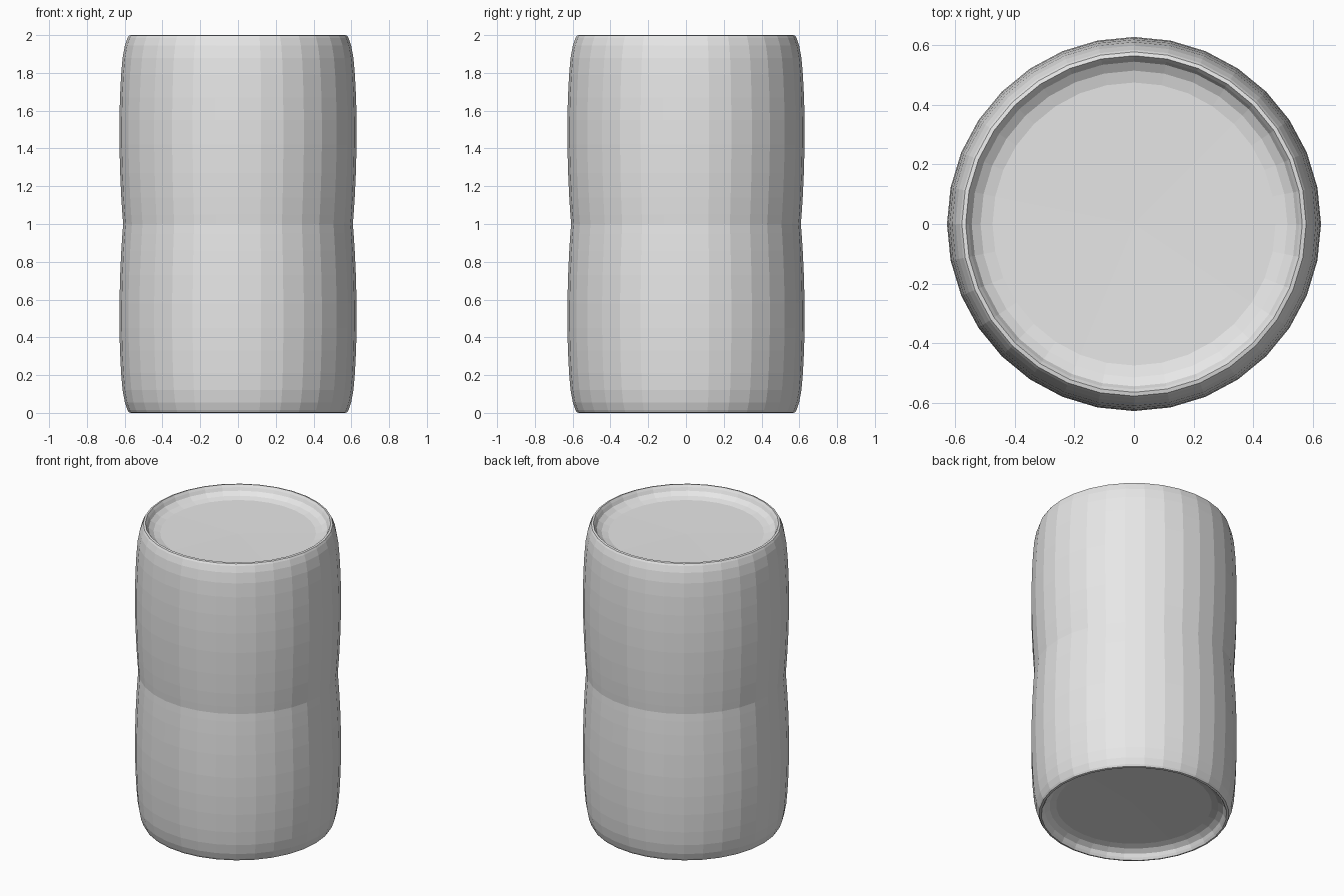
import bpy, bmesh, math

if "Cube" in bpy.data.objects:
    bpy.data.objects.remove(bpy.data.objects["Cube"])

SIDES = 32

# Upper half of the barrel profile (radius, z), waist to lid centre
half = [(0.608, 1.0), (0.612, 1.05), (0.618, 1.14), (0.624, 1.27), (0.628, 1.42),
        (0.628, 1.55), (0.625, 1.67), (0.619, 1.79), (0.611, 1.88), (0.599, 1.945),
        (0.585, 1.985), (0.578, 1.997), (0.565, 2.0), (0.555, 1.985),
        (0.545, 1.965), (0.515, 1.945), (0.475, 1.935), (0.0, 1.93)]
# Mirror it below the waist
profile = [(r, 2.0 - z) for r, z in reversed(half[1:])] + half

# Lathe the profile around z
bm = bmesh.new()
rings = []
for r, z in profile:
    if r == 0:
        rings.append([bm.verts.new((0, 0, z))] * SIDES)
    else:
        rings.append([bm.verts.new((r * math.cos(2 * math.pi * i / SIDES),
                                    r * math.sin(2 * math.pi * i / SIDES), z))
                      for i in range(SIDES)])
for a, b in zip(rings, rings[1:]):
    for i in range(SIDES):
        j = (i + 1) % SIDES
        bm.faces.new(dict.fromkeys((a[i], a[j], b[j], b[i])))
bmesh.ops.recalc_face_normals(bm, faces=bm.faces)

mesh = bpy.data.meshes.new("barrel")
bm.to_mesh(mesh)
bm.free()

# Single grey finish, flat faces
grey = bpy.data.materials.new("light grey")
grey.diffuse_color = (0.8, 0.8, 0.8, 1)
grey.use_nodes = True
grey.node_tree.nodes["Principled BSDF"].inputs["Base Color"].default_value = grey.diffuse_color
mesh.materials.append(grey)
barrel = bpy.data.objects.new("barrel", mesh)
bpy.context.collection.objects.link(barrel)
